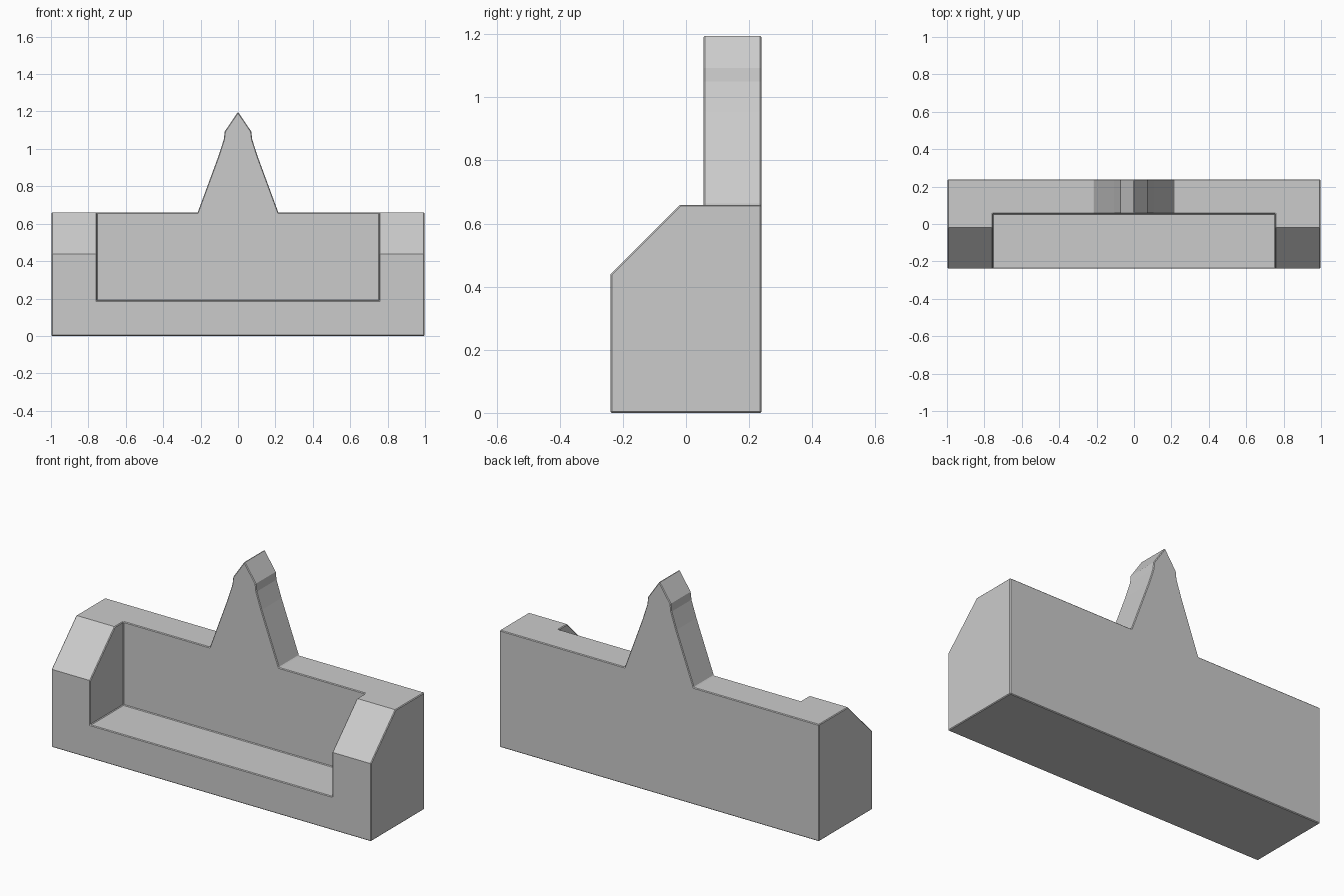
import bpy, bmesh, math
from mathutils import Vector

if "Cube" in bpy.data.objects:
    bpy.data.objects.remove(bpy.data.objects["Cube"])


def prism(name, points, offset):
    """Closed solid made by sweeping a flat outline along offset."""
    bm = bmesh.new()
    face = bm.faces.new([bm.verts.new(p) for p in points])
    swept = bmesh.ops.extrude_face_region(bm, geom=[face])
    verts = [g for g in swept["geom"] if isinstance(g, bmesh.types.BMVert)]
    bmesh.ops.translate(bm, verts=verts, vec=Vector(offset))
    bmesh.ops.recalc_face_normals(bm, faces=bm.faces)
    mesh = bpy.data.meshes.new(name)
    bm.to_mesh(mesh)
    bm.free()
    obj = bpy.data.objects.new(name, mesh)
    bpy.context.collection.objects.link(obj)
    return obj


# Front outline with the central spire, mirrored about x = 0
half = [(0.997, 0), (0.997, 0.659), (0.216, 0.659), (0.107, 0.955),
        (0.076, 1.05), (0.071, 1.093)]
outline = half + [(0, 1.198)] + [(-x, z) for x, z in reversed(half)]
body = prism("tray_body", [(x, -0.239, z) for x, z in outline], (0, 0.478, 0))

# Pocket between the end cheeks, also trims the front of the spire
pocket = prism("pocket_cutter",
               [(-0.755, -0.5, 0.189), (0.755, -0.5, 0.189),
                (0.755, -0.5, 1.5), (-0.755, -0.5, 1.5)], (0, 0.556, 0))

# Sloping front corners of the end cheeks
slope = prism("slope_cutter",
              [(-1.5, -0.439, 0.239), (-1.5, 0.001, 0.679),
               (-1.5, 0.001, 1.5), (-1.5, -0.439, 1.5)], (3, 0, 0))

bpy.context.view_layer.objects.active = body
for cutter in (pocket, slope):
    mod = body.modifiers.new(cutter.name, "BOOLEAN")
    mod.operation = "DIFFERENCE"
    mod.solver = "EXACT"
    mod.object = cutter
    bpy.ops.object.modifier_apply(modifier=mod.name)
    bpy.data.objects.remove(cutter)

# Fine chamfer on the sharp edges
bevel = body.modifiers.new("edge_chamfer", "BEVEL")
bevel.width = 0.004
bevel.segments = 1
bevel.limit_method = "ANGLE"
bevel.angle_limit = math.radians(60)
